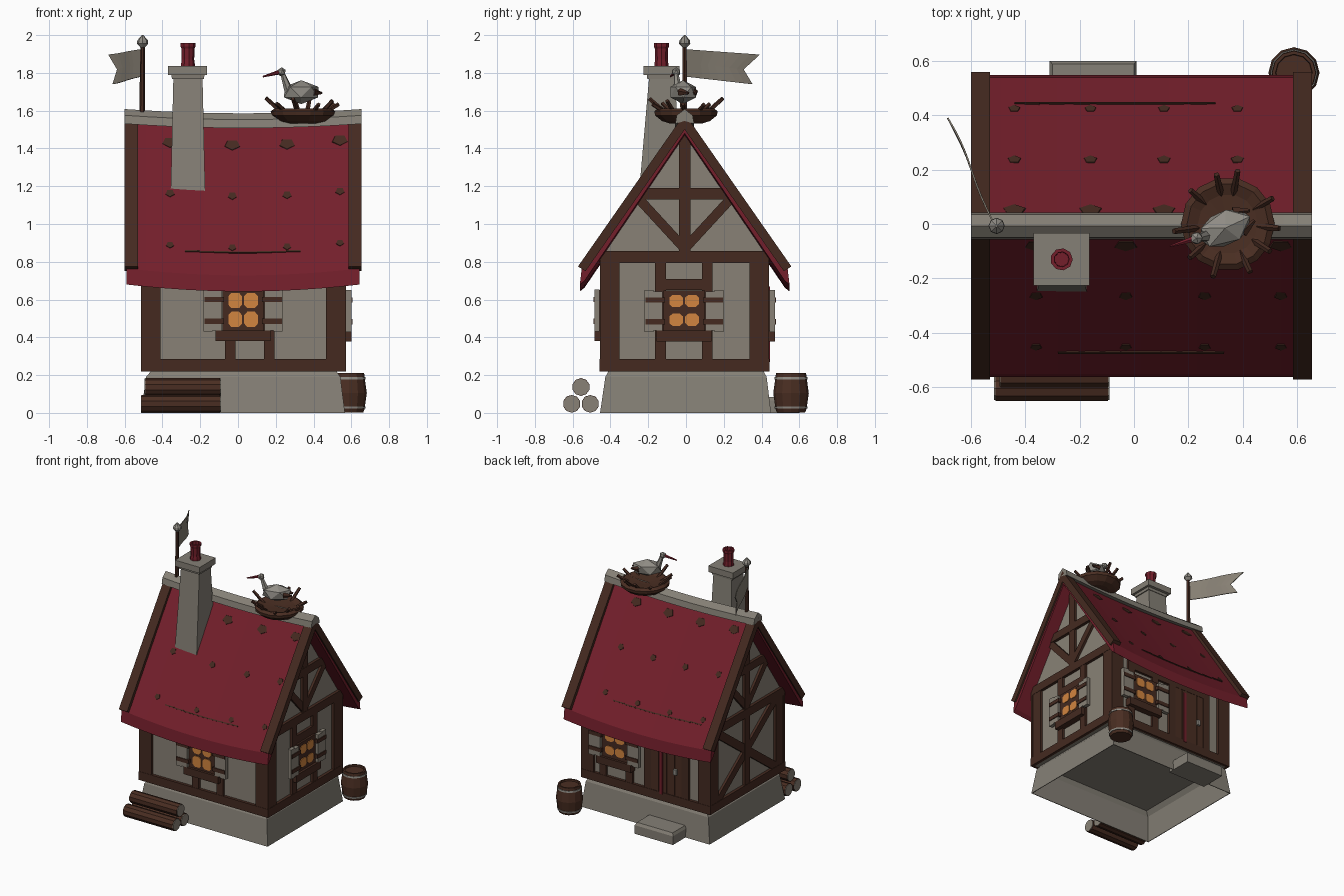
import bpy, bmesh, math, random
from mathutils import Vector, Matrix

if "Cube" in bpy.data.objects:
    bpy.data.objects.remove(bpy.data.objects["Cube"])
random.seed(4)


def material(name, r, g, b):
    m = bpy.data.materials.new(name)
    m.diffuse_color = (r, g, b, 1)
    m.use_nodes = True
    m.node_tree.nodes["Principled BSDF"].inputs["Base Color"].default_value = m.diffuse_color
    return m


PLASTER = material("plaster", 0.25, 0.222, 0.18)
STONE = material("stone", 0.235, 0.215, 0.18)
WOOD = material("dark_wood", 0.058, 0.023, 0.0145)
BARK = material("brown_wood", 0.068, 0.027, 0.016)
RED = material("roof_red", 0.172, 0.0135, 0.024)
GLOW = material("window_glow", 0.65, 0.235, 0.05)
GREY = material("pale_grey", 0.28, 0.265, 0.235)


def finish(name, bm, mat):
    bmesh.ops.recalc_face_normals(bm, faces=bm.faces)
    me = bpy.data.meshes.new(name)
    bm.to_mesh(me)
    bm.free()
    me.materials.append(mat)
    ob = bpy.data.objects.new(name, me)
    bpy.context.collection.objects.link(ob)
    return ob


def box(bm, lo, hi, M=Matrix()):
    lo, hi = Vector(lo), Vector(hi)
    bmesh.ops.create_cube(bm, size=1, matrix=M @ Matrix.Translation((lo + hi) / 2)
                          @ Matrix.Diagonal((*(hi - lo), 1)))


def tube(bm, p, q, r1, r2, n=8):
    p, q = Vector(p), Vector(q)
    rot = (q - p).to_track_quat('Z', 'Y').to_matrix().to_4x4()
    bmesh.ops.create_cone(bm, cap_ends=True, segments=n, radius1=r1, radius2=r2,
                          depth=(q - p).length, matrix=Matrix.Translation((p + q) / 2) @ rot)


def loft(bm, rings):
    vs = [[bm.verts.new(p) for p in r] for r in rings]
    n = len(vs[0])
    for a, b in zip(vs, vs[1:]):
        for i in range(n):
            bm.faces.new((a[i], a[(i + 1) % n], b[(i + 1) % n], b[i]))
    bm.faces.new(vs[0])
    bm.faces.new(vs[-1])


def rect(x0, x1, y0, y1, z):
    return [(x0, y0, z), (x1, y0, z), (x1, y1, z), (x0, y1, z)]


def lathe(bm, cx, cy, prof, n):
    loft(bm, [[(cx + r * math.cos(2 * math.pi * i / n), cy + r * math.sin(2 * math.pi * i / n), z)
               for i in range(n)] for r, z in prof])


XC, YC = 0.028, -0.007


def sag(x, s=0.034):
    return -s * (1 - ((x - XC) / 0.62) ** 2)


def prism(bm, prof, xs, s=0.0):
    loft(bm, [[(x, y + YC, z + sag(x, s)) for y, z in prof] for x in xs])


def spread(a, b, n):
    return [a + (b - a) * i / n for i in range(n + 1)]


# Stone foundation, a thin shell open underneath, and door step
bm = bmesh.new()
loft(bm, [rect(-.455, .515, -.405, .405, .214), rect(-.48, .535, -.42, .42, .18),
          rect(-.508, .561, -.45, .445, 0), rect(-.513, .566, -.455, .45, 0),
          rect(-.487, .542, -.427, .427, .19), rect(-.46, .52, -.41, .41, .222)])
finish("foundation", bm, STONE)
bm = bmesh.new()
loft(bm, [rect(-.31, .01, .40, .60, 0), rect(-.31, .01, .40, .60, .065), rect(-.30, 0, .40, .588, .085)])
finish("door_step", bm, STONE)

# Plaster body with gables
bm = bmesh.new()
prism(bm, [(-.428, .22), (.428, .22), (.428, .84), (0, 1.51), (-.428, .84)], [-.49, .55])
finish("plaster_walls", bm, PLASTER)


# Wall frames: local u along the wall, v up, w outward
def frame(u, out, o):
    return Matrix(((u[0], 0, out[0], o[0]), (u[1], 0, out[1], o[1]), (0, 1, 0, 0), (0, 0, 0, 1)))


FRONT = frame((1, 0), (0, -1), (0, -.435))
BACK = frame((1, 0), (0, 1), (0, .42))
RIGHT = frame((0, 1), (1, 0), (.55, 0))
LEFT = frame((0, 1), (-1, 0), (-.49, 0))
timber = bmesh.new()


def beam(F, p, q, w, d=.02):
    p, q = Vector(p), Vector(q)
    v = q - p
    m = (p + q) / 2
    bmesh.ops.create_cube(timber, size=1, matrix=F @ Matrix.Translation((m.x, m.y, d / 2))
                          @ Matrix.Rotation(math.atan2(v.y, v.x), 4, 'Z')
                          @ Matrix.Diagonal((v.length, w, d, 1)))


# Timber frame: sills, plates and corner posts on every wall
for F, a, b in ((FRONT, -.513, .571), (BACK, -.513, .571), (RIGHT, -.455, .44), (LEFT, -.455, .44)):
    beam(F, (a, .252), (b, .252), .064, .022)
    beam(F, (a + .02, .825), (b - .02, .825), .064, .022)
    beam(F, (a + .052, .22), (a + .052, .84), .104)
    beam(F, (b - .052, .22), (b - .052, .84), .104)
# Gable bracing
for F in (RIGHT, LEFT):
    beam(F, (YC, .84), (YC, 1.5), .06)
    beam(F, (YC - .23, 1.16), (YC + .23, 1.16), .06, .022)
    for s in (-1, 1):
        beam(F, (YC + s * .24, 1.13), (YC + s * .01, .88), .05, .018)
# Posts around windows and door, cross braces on the left wall
for F, us in ((FRONT, (-.04, .165)), (RIGHT, (-.135, .112)), (BACK, (.17, .39, -.30, .015))):
    for u in us:
        beam(F, (u, .25), (u, .83), .056)
beam(RIGHT, (-.13, .68), (.11, .68), .06)
beam(FRONT, (-.05, .68), (.16, .68), .06)
beam(BACK, (-.31, .72), (.39, .72), .06)
beam(LEFT, (-.36, .28), (.345, .80), .06, .018)
beam(LEFT, (-.36, .80), (.345, .28), .06, .018)
beam(LEFT, (YC, .25), (YC, .83), .06)
finish("timber_frame", timber, WOOD)

# Windows with sill, four panes and open shutters
for label, F, u, v in (("front", FRONT, .027, .545), ("right", RIGHT, -.01, .543), ("back", BACK, .28, .543)):
    bm = bmesh.new()
    box(bm, (u - .11, v - .115, 0), (u + .11, v + .105, .032), F)
    box(bm, (u - .145, v - .165, 0), (u + .145, v - .108, .05), F)
    for s in (-1, 1):
        for dv in (-.06, .055):
            a, b = sorted((u + s * .10, u + s * .205))
            box(bm, (a, v + dv - .014, .03), (b, v + dv + .014, .056), F)
    finish(label + "_window_frame", bm, WOOD)
    panes, shut = bmesh.new(), bmesh.new()
    ph = .041 if F is FRONT else .032
    for s in (-1, 1):
        for t in (-1, 1):
            pts = [(i * x * .036, j * y * ph) for i, j, x, y in
                   ((1, 1, 1, .55), (1, 1, .55, 1), (-1, 1, .55, 1), (-1, 1, 1, .55),
                    (-1, -1, 1, .55), (-1, -1, .55, 1), (1, -1, .55, 1), (1, -1, 1, .55))]
            loft(panes, [[F @ Vector((u + s * .042 + x, v + t * .05 + y, w)) for x, y in pts] for w in (.03, .037)])
        for k in (0, 1):
            a, b = sorted((u + s * (.114 + k * .048), u + s * (.161 + k * .048)))
            box(shut, (a, v - .108 - k * .006, .022), (b, v + .10 + k * .008, .05), F)
    finish(label + "_window_panes", panes, GLOW)
    finish(label + "_shutters", shut, PLASTER)

# Door in the back wall
bm = bmesh.new()
for i in range(4):
    box(bm, (-.275 + i * .066, .225, 0), (-.213 + i * .066, .70, .018), BACK)
finish("door_planks", bm, BARK)
bm = bmesh.new()
box(bm, (-.112, .27, .016), (-.088, .67, .025), BACK)
finish("door_trim", bm, RED)
bm = bmesh.new()
box(bm, (-.235, .45, .016), (-.21, .49, .034), BACK)
finish("door_handle", bm, GREY)

# Sagging roof, ridge cap and bargeboards
bm = bmesh.new()
prism(bm, [(0, 1.56), (.545, .765), (.555, .68), (.53, .70), (0, 1.48),
           (-.53, .70), (-.555, .68), (-.545, .765)], spread(-.59, .643, 12), .037)
finish("roof", bm, RED)
bm = bmesh.new()
prism(bm, [(-.05, 1.53), (-.042, 1.575), (0, 1.608), (.042, 1.575), (.05, 1.53), (0, 1.545)],
      spread(-.6, .655, 12), .022)
finish("ridge_cap", bm, STONE)
bm = bmesh.new()
for s in (-1, 1):
    for a, b in ((-.6, -.53), (.585, .655)):
        prism(bm, [(0, 1.585), (s * .565, .775), (s * .525, .75), (0, 1.50)], [a, b])
finish("bargeboards", bm, WOOD)

# Flush wooden pegs and a slit on both roof slopes
bm = bmesh.new()
SL = .545 / .795
for s in (-1, 1):
    n = Vector((0, s * .795, .545)).normalized()
    down = Vector((0, s * .545, -.795)).normalized()

    def slope(x, z):
        return Matrix.Translation((x, YC + s * (1.56 - z) * SL, z + sag(x, .037))) @ Matrix(
            ((1, 0, 0), (0, down.y, n.y), (0, down.z, n.z))).to_4x4()
    up = 0 if s < 0 else .02
    for z, r, k in ((1.455, .045, .8), (1.185, .026, 1), (.912, .023, 1)):
        for x in ((-.36, -.03, .26, .54) if s < 0 else (-.44, -.16, .11, .38)):
            bmesh.ops.create_cone(bm, cap_ends=True, segments=5, radius1=r, radius2=r * .93, depth=.006,
                                  matrix=slope(x, z + up) @ Matrix.Diagonal((1, k, 1, 1)))
    a, b = (-.28, .33) if s < 0 else (-.44, .30)
    for x0, x1 in zip(spread(a, b, 8), spread(a, b, 8)[1:]):
        box(bm, ((x0 - x1) / 2, -.004, -.004), ((x1 - x0) / 2, .004, .006), slope((x0 + x1) / 2, .885 + up))
finish("roof_pegs", bm, WOOD)

# Chimney with cap and clay pot
bm = bmesh.new()
loft(bm, [rect(-.357, -.173, -.25, -.02, 1.15), rect(-.342, -.188, -.195, -.06, 1.78)])
loft(bm, [rect(-.35, -.18, -.205, -.055, 1.768), rect(-.352, -.178, -.207, -.053, 1.788),
          rect(-.37, -.163, -.226, -.034, 1.79), rect(-.37, -.163, -.226, -.034, 1.836)])
finish("chimney", bm, STONE)
bm = bmesh.new()
lathe(bm, -.266, -.13, [(.038, 1.83), (.037, 1.85), (.034, 1.87), (.036, 1.93), (.041, 1.94),
                        (.041, 1.957), (.028, 1.957), (.026, 1.88)], 9)
finish("chimney_pot", bm, RED)

# Flagpole, finial and swallow-tailed flag
bm = bmesh.new()
tube(bm, (-.508, YC, 1.57), (-.505, YC, 1.95), .015, .012, 6)
finish("flagpole", bm, WOOD)
bm = bmesh.new()
lathe(bm, -.505, YC, [(.012, 1.935), (.03, 1.955), (.028, 1.972), (.004, 2.0)], 8)
finish("pole_finial", bm, GREY)
bm = bmesh.new()
cols = []
for i in range(9):
    t = i / 8
    col = []
    for k in (0, .5, 1):
        tt = t * (.78 if k == .5 else (.90 if k == 0 else 1))
        x = -.515 - .172 * tt ** 1.1 - .008 * math.sin(tt * 6)
        col.append(bm.verts.new((x, .39 * tt, 1.78 - .04 * t + k * (.145 + .012 * t))))
    cols.append(col)
for a, b in zip(cols, cols[1:]):
    for k in (0, 1):
        bm.faces.new((a[k], b[k], b[k + 1], a[k + 1]))
flag = finish("flag", bm, PLASTER)
mod = flag.modifiers.new("thickness", 'SOLIDIFY')
mod.thickness = .006
mod.offset = 0

# Nest with sticks
NX = .345
bm = bmesh.new()
lathe(bm, NX, 0, [(.09, 1.533), (.13, 1.545), (.168, 1.575), (.172, 1.597), (.15, 1.612), (.11, 1.597), (.03, 1.59)], 14)
finish("nest", bm, BARK)
bm = bmesh.new()
for i in range(10):
    a = 2 * math.pi * (i + random.uniform(-.25, .25)) / 10
    d = Vector((math.cos(a), math.sin(a), 0))
    p = Vector((NX, 0, 1.585)) + d * .11
    tube(bm, p, Vector((NX, 0, random.uniform(1.63, 1.675))) + d * random.uniform(.18, .205), .013, .011, 5)
finish("nest_sticks", bm, WOOD)

# Bird
bm = bmesh.new()
R = Matrix.Translation((.335, -.015, 1.698)) @ Matrix.Rotation(math.radians(25), 4, 'Z')
bmesh.ops.create_icosphere(bm, subdivisions=1, radius=1, matrix=R @ Matrix.Diagonal((.112, .07, .063, 1)))
tube(bm, (.27, -.043, 1.70), (.235, -.052, 1.80), .024, .012, 6)
bmesh.ops.create_icosphere(bm, subdivisions=1, radius=.025, matrix=Matrix.Translation((.23, -.052, 1.805)))
finish("bird_body", bm, GREY)
bm = bmesh.new()
tube(bm, (.215, -.056, 1.803), (.132, -.082, 1.78), .012, .004, 6)
finish("bird_beak", bm, RED)
bm = bmesh.new()
for s in (-1, 1):
    tube(bm, R @ Vector((.05, s * .04, .0)), R @ Vector((.11, s * .02, -.005)), .022, .006, 5)
finish("bird_wing_tips", bm, WOOD)

# Barrel with hoops
bm = bmesh.new()
BX, BY = .588, .556
lathe(bm, BX, BY, [(.075, .003), (.082, .02), (.094, .105), (.082, .19), (.08, .21), (.068, .21), (.066, .198)], 12)
finish("barrel", bm, BARK)
bm = bmesh.new()
for z, r1, r2 in ((.022, .086, .088), (.178, .088, .086)):
    tube(bm, (BX, BY, z), (BX, BY, z + .012), r1, r2, 12)
finish("barrel_hoops", bm, GREY)

# Stacked logs with pale cut ends
bark, ends = bmesh.new(), bmesh.new()
for y, z, a in ((-.605, .048, -.51), (-.507, .048, -.505), (-.556, .137, -.49)):
    tube(bark, (a, y, z), (-.095, y, z), .047, .047, 10)
    tube(ends, (a - .004, y, z), (-.09, y, z), .044, .044, 10)
finish("logs", bark, BARK)
finish("log_ends", ends, PLASTER)
